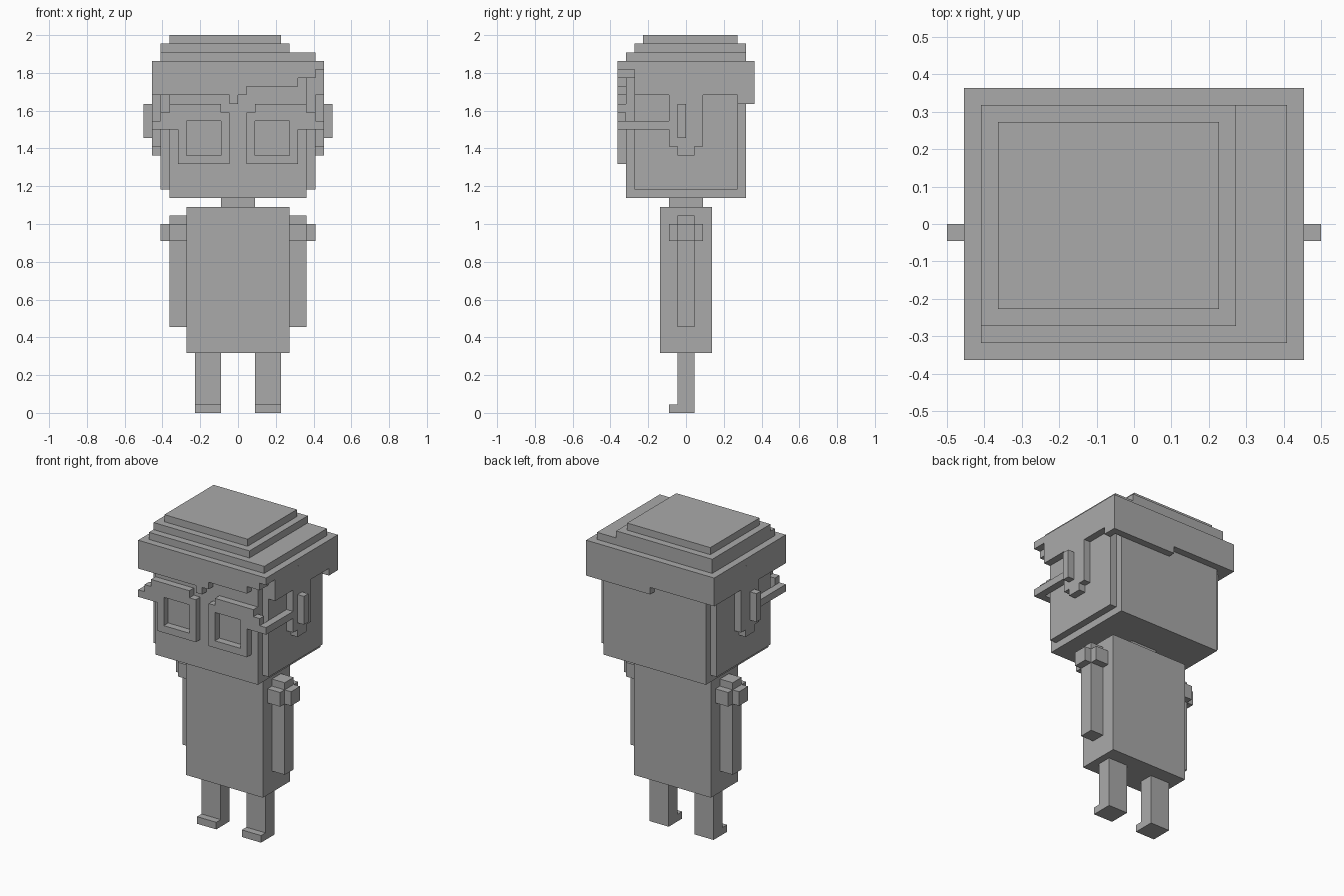
import bpy
import bmesh
from mathutils import Vector

if "Cube" in bpy.data.objects:
    bpy.data.objects.remove(bpy.data.objects["Cube"], do_unlink=True)

U = 2 / 44  # one block of the model

grey = bpy.data.materials.new("plain grey")
grey.use_nodes = True
grey.diffuse_color = (0.4, 0.4, 0.4, 1)
grey.node_tree.nodes["Principled BSDF"].inputs["Base Color"].default_value = (0.4, 0.4, 0.4, 1)


def blocks(name, *boxes, side=1):
    """One object from boxes (x0, x1, y0, y1, z0, z1) in blocks; side=-1 mirrors x."""
    bm = bmesh.new()
    for x0, x1, y0, y1, z0, z1 in boxes:
        a = Vector((x0 * side, y0, z0)) * U
        b = Vector((x1 * side, y1, z1)) * U
        mid, size = (a + b) / 2, b - a
        for v in bmesh.ops.create_cube(bm, size=1)["verts"]:
            v.co = mid + Vector(v.co[i] * abs(size[i]) for i in range(3))
    mesh = bpy.data.meshes.new(name)
    bm.to_mesh(mesh)
    bm.free()
    mesh.materials.append(grey)
    obj = bpy.data.objects.new(name, mesh)
    bpy.context.collection.objects.link(obj)
    return obj


# Body and head
blocks("torso", (-6, 6, -3, 3, 7, 24))
blocks("neck", (-2, 2, -2, 2, 24, 25))
blocks("head", (-8, 8, -7, 7, 25, 40), (-9, 9, -6, 6, 26, 40))

# Hair cap, stepped on top
blocks("hair_top", (-10, 10, -8, 8, 40, 41), (-9, 9, -7, 7, 41, 42),
       (-9, 6, -6, 7, 42, 43), (-8, 5, -5, 6, 43, 44))
blocks("hair_sides", (-10, -8, -8, 8, 37, 40), (8, 10, -6, 8, 37, 40))
blocks("hair_back", (-8, 8, 6, 8, 37, 40), (0, 9, 7, 8, 36, 37), (9, 10, 6, 8, 36, 37))

# Uneven fringe: start, end and lower edge of each strip
fringe = [(-8, -1, 37), (-1, 0, 36), (0, 1, 37), (1, 7, 38), (7, 9, 39)]
blocks("hair_fringe", *[(a, b, -8, -6, low, 40) for a, b, low in fringe])

# Mirrored parts
for label, s in (("left", 1), ("right", -1)):
    blocks(label + "_ear", (8, 10, -2, 2, 31, 37), (8, 10, -1, 1, 30, 31),
           (10, 11, -1, 0, 32, 36), side=s)
    blocks(label + "_glasses_frame", (1, 7, -8, -7, 29, 30), (1, 7, -8, -7, 34, 35),
           (1, 2, -8, -7, 30, 34), (6, 7, -8, -7, 30, 34), (2, 8, -8, -7, 35, 36), side=s)
    blocks(label + "_glasses_temple", (7, 9, -8, -7, 34, 35), (7, 10, -8, -7, 33, 34),
           (9, 10, -7, -2, 33, 34), side=s)
    blocks(label + "_arm", (6, 8, -1, 1, 10, 23), side=s)
    blocks(label + "_shoulder", (6, 8, -2, 2, 20, 22), (8, 9, -1, 1, 20, 22), side=s)
    blocks(label + "_leg", (2, 5, -1, 1, 0, 7), side=s)
    blocks(label + "_foot", (2, 5, -2, -1, 0, 1), side=s)
